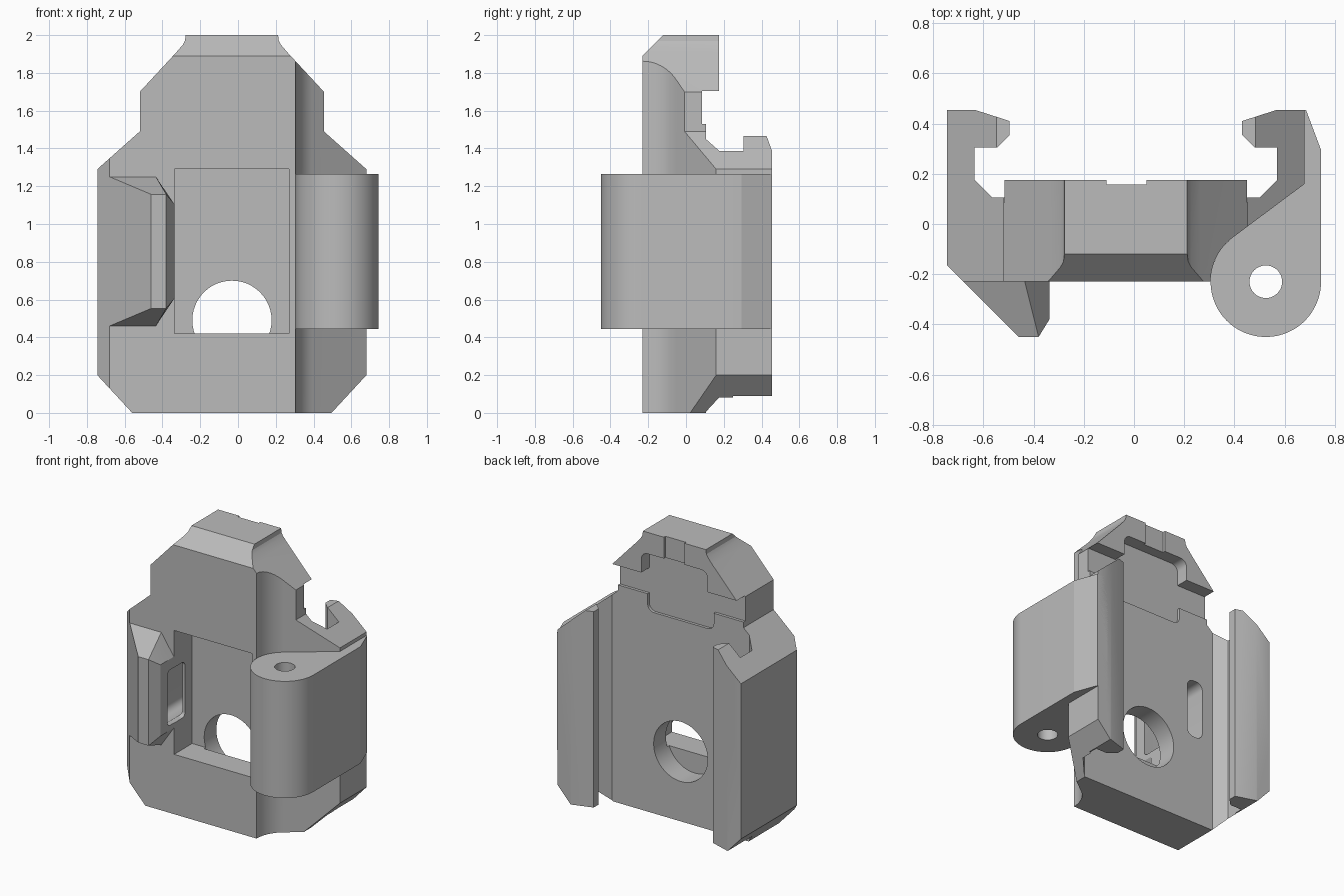
import bpy, bmesh
from math import cos, sin, radians, pi

if "Cube" in bpy.data.objects:
    bpy.data.objects.remove(bpy.data.objects["Cube"], do_unlink=True)

grey = bpy.data.materials.new("plain grey")
grey.use_nodes = True
grey.diffuse_color = (0.5, 0.5, 0.5, 1)
grey.node_tree.nodes["Principled BSDF"].inputs["Base Color"].default_value = (0.5, 0.5, 0.5, 1)


def add_object(name, bm):
    bmesh.ops.recalc_face_normals(bm, faces=bm.faces)
    mesh = bpy.data.meshes.new(name)
    bm.to_mesh(mesh)
    bm.free()
    mesh.materials.append(grey)
    ob = bpy.data.objects.new(name, mesh)
    bpy.context.collection.objects.link(ob)
    return ob


def prism(name, pts, axis, lo, hi):
    """Extrude a 2D outline along one axis."""
    place = {"x": lambda a, b, h: (h, a, b),
             "y": lambda a, b, h: (a, h, b),
             "z": lambda a, b, h: (a, b, h)}[axis]
    bm = bmesh.new()
    rings = [[bm.verts.new(place(a, b, h)) for a, b in pts] for h in (lo, hi)]
    bm.faces.new(rings[0])
    bm.faces.new(rings[1])
    n = len(pts)
    for i in range(n):
        j = (i + 1) % n
        bm.faces.new((rings[0][i], rings[0][j], rings[1][j], rings[1][i]))
    return add_object(name, bm)


def arc(cx, cy, r, a0, a1, steps):
    return [(cx + r * cos(radians(a0 + (a1 - a0) * i / steps)),
             cy + r * sin(radians(a0 + (a1 - a0) * i / steps))) for i in range(steps + 1)]


def rect(x0, x1, y0, y1, r=0):
    if not r:
        return [(x0, y0), (x1, y0), (x1, y1), (x0, y1)]
    corners = [(x1 - r, y1 - r), (x0 + r, y1 - r), (x0 + r, y0 + r), (x1 - r, y0 + r)]
    return [p for i, (x, y) in enumerate(corners) for p in arc(x, y, r, 90 * i, 90 * i + 90, 6)]


def circle(cx, cy, r):
    return arc(cx, cy, r, 0, 360, 48)[:-1]


def boolean(ob, cutter, operation="DIFFERENCE", keep=False):
    mod = ob.modifiers.new("cut", "BOOLEAN")
    mod.operation, mod.object, mod.solver = operation, cutter, "EXACT"
    bpy.context.view_layer.objects.active = ob
    bpy.ops.object.modifier_apply(modifier=mod.name)
    if not keep:
        bpy.data.objects.remove(cutter, do_unlink=True)


# Body: plan section with two hooked rails and a hollow for the hinge
PIN = (0.525, -0.23)
R = 0.22
rail = [(0.57, 0.455), (0.43, 0.41), (0.43, 0.355), (0.48, 0.305), (0.57, 0.305),
        (0.57, 0.175), (0.5, 0.105), (0.455, 0.105), (0.455, 0.175)]
other_rail = [(-0.065 - x, y) for x, y in reversed(rail)]
plan = (arc(*PIN, R, 180, 127, 14) + [(0.68, 0.16), (0.68, 0.455)] + rail + other_rail
        + [(-0.745, 0.455), (-0.745, -0.165), (-0.68, -0.23)])
body = prism("body", plan, "z", -0.1, 2.1)

# Front outline trims the section
outline = [(-0.56, 0), (0.495, 0), (0.68, 0.2), (0.68, 1.29), (0.455, 1.49), (0.455, 1.7),
           (0.265, 1.905), (0.228, 1.948), (0.216, 1.97), (0.212, 2),
           (-0.277, 2), (-0.281, 1.97), (-0.293, 1.948), (-0.33, 1.905),
           (-0.52, 1.7), (-0.52, 1.49), (-0.745, 1.29), (-0.745, 0.2)]
boolean(body, prism("outline", outline, "y", -1, 1), "INTERSECT")

# Cuts behind the plate, under the top lip, and the lip notch
boolean(body, prism("back", rect(-0.53, 0.465, -0.2, 1.705), "y", 0.105, 0.24))
boolean(body, prism("step", rect(-0.6, 0.6, 1.53, 1.705), "y", 0.085, 0.24))
boolean(body, prism("pocket", rect(-0.29, 0.225, 1.41, 1.85, 0.05), "y", 0.085, 0.24))
boolean(body, prism("notch", rect(-0.11, 0.05, 1.8, 2.1), "y", 0.157, 0.24))

# Flat ends on the rail hooks
for lo, hi in ((-0.2, 0.09), (1.465, 2.2)):
    boolean(body, prism("hook_end", rect(-1, 1, lo, hi), "y", 0.25, 0.6))

# Bevelled front top edge, front recess and round hole
boolean(body, prism("bevel", [(-0.25, 1.87), (-0.1, 2.02), (-0.4, 2.02)], "x", -1, 1))
boolean(body, prism("recess", rect(-0.335, 0.27, 0.42, 1.29), "y", -0.5, -0.03))
boolean(body, prism("hole", circle(-0.032, 0.49, 0.21), "y", -0.05, 0.3))

# Clip: tapered catch on the front
bm = bmesh.new()
for s in (-1, 1):
    for x, y, h in ((-0.68, -0.23, 0.395), (-0.68, -0.21, 0.395), (-0.435, -0.21, 0.395),
                    (-0.435, -0.23, 0.395), (-0.46, -0.45, 0.302), (-0.38, -0.45, 0.302),
                    (-0.337, -0.38, 0.25), (-0.337, -0.21, 0.25)):
        bm.verts.new((x, y, 0.855 + s * h))
hull = bmesh.ops.convex_hull(bm, input=bm.verts)
bmesh.ops.dissolve_limit(bm, angle_limit=0.02, verts=bm.verts, edges=bm.edges)
clip = add_object("clip", bm)

# Slot behind the clip, opening sideways into the recess
slot = prism("slot", rect(-0.48, -0.355, 0.63, 1.04, 0.05), "y", -0.3, 0.3)
window = prism("window", rect(-0.3, -0.11, 0.64, 1.03, 0.03), "x", -0.42, -0.3)
for cutter in (slot, window):
    boolean(body, cutter, keep=True)
    boolean(clip, cutter)

# Hinge: barrel with flat arm and pin hole
section = arc(*PIN, R, 127, 360, 48) + [(0.745, 0.295), (0.685, 0.455), (0.6, 0.455),
                                        (0.6, 0.2), (0.45, 0.03)]
hinge = prism("hinge", section, "z", 0.445, 1.265)
boolean(hinge, prism("pin_hole", circle(*PIN, 0.065), "z", 0, 2))

# Smooth curves, sharp edges
for ob in (body, clip, hinge):
    bpy.ops.object.select_all(action="DESELECT")
    ob.select_set(True)
    bpy.context.view_layer.objects.active = ob
    bpy.ops.object.shade_smooth_by_angle(angle=pi / 9)
